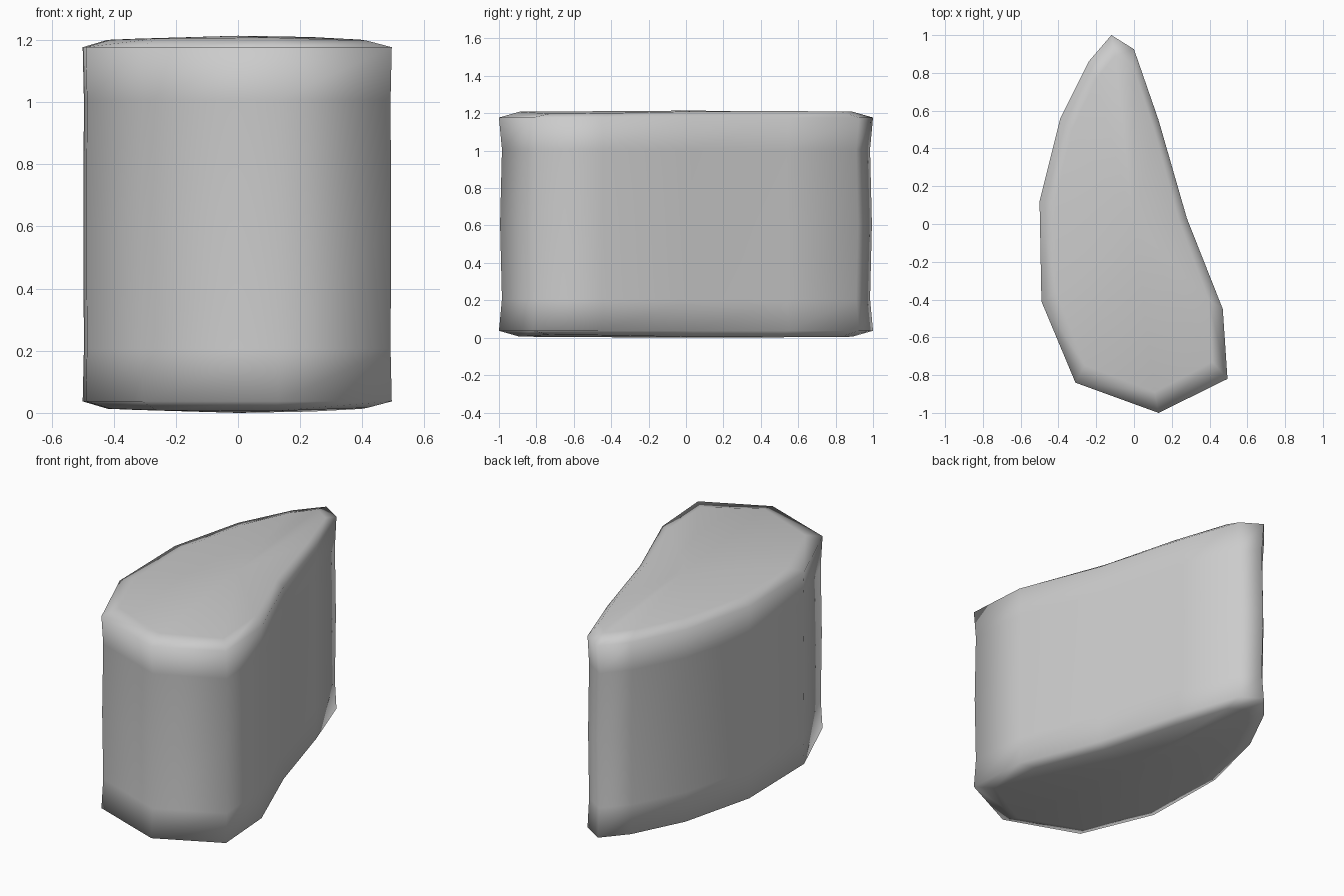
import bpy, bmesh

if "Cube" in bpy.data.objects:
    bpy.data.objects.remove(bpy.data.objects["Cube"])

# Outline seen from above, counter-clockwise
OUTLINE = [(-0.12, 1.0), (-0.24, 0.86), (-0.39, 0.56), (-0.5, 0.12),
           (-0.49, -0.41), (-0.31, -0.84), (0.13, -1.0), (0.495, -0.82),
           (0.47, -0.45), (0.28, 0.03), (0.13, 0.55), (0.0, 0.925)]
MID, HALF = 0.607, 0.607

bm = bmesh.new()


def ring(sx, sy, height):
    return [bm.verts.new((x * sx, y * sy, MID + height(x * sx, y * sy)))
            for x, y in OUTLINE]


def dome(x, y):
    return HALF - 0.075 * x * x - 0.006 * y * y


# Stacked cross-sections: domed cap edge, sharp rim, slightly pinched wall
rings = [
    ring(0.84, 0.89, lambda x, y: -dome(x, y)),
    ring(1, 1, lambda x, y: -0.57),
    ring(0.992, 0.984, lambda x, y: -0.40),
    ring(0.996, 0.994, lambda x, y: 0),
    ring(0.992, 0.984, lambda x, y: 0.40),
    ring(1, 1, lambda x, y: 0.57),
    ring(0.84, 0.89, dome),
]
n = len(OUTLINE)
for lo, hi in zip(rings, rings[1:]):
    for i in range(n):
        j = (i + 1) % n
        bm.faces.new((lo[i], lo[j], hi[j], hi[i]))

# Gently domed caps
for loop, z in ((rings[0], MID - HALF), (rings[-1], MID + HALF)):
    centre = bm.verts.new((0, 0, z))
    for i in range(n):
        bm.faces.new((loop[i], loop[(i + 1) % n], centre))

bmesh.ops.recalc_face_normals(bm, faces=bm.faces)
for f in bm.faces:
    f.smooth = True
mesh = bpy.data.meshes.new("stone_block")
bm.to_mesh(mesh)
bm.free()
bpy.context.collection.objects.link(bpy.data.objects.new("stone_block", mesh))
